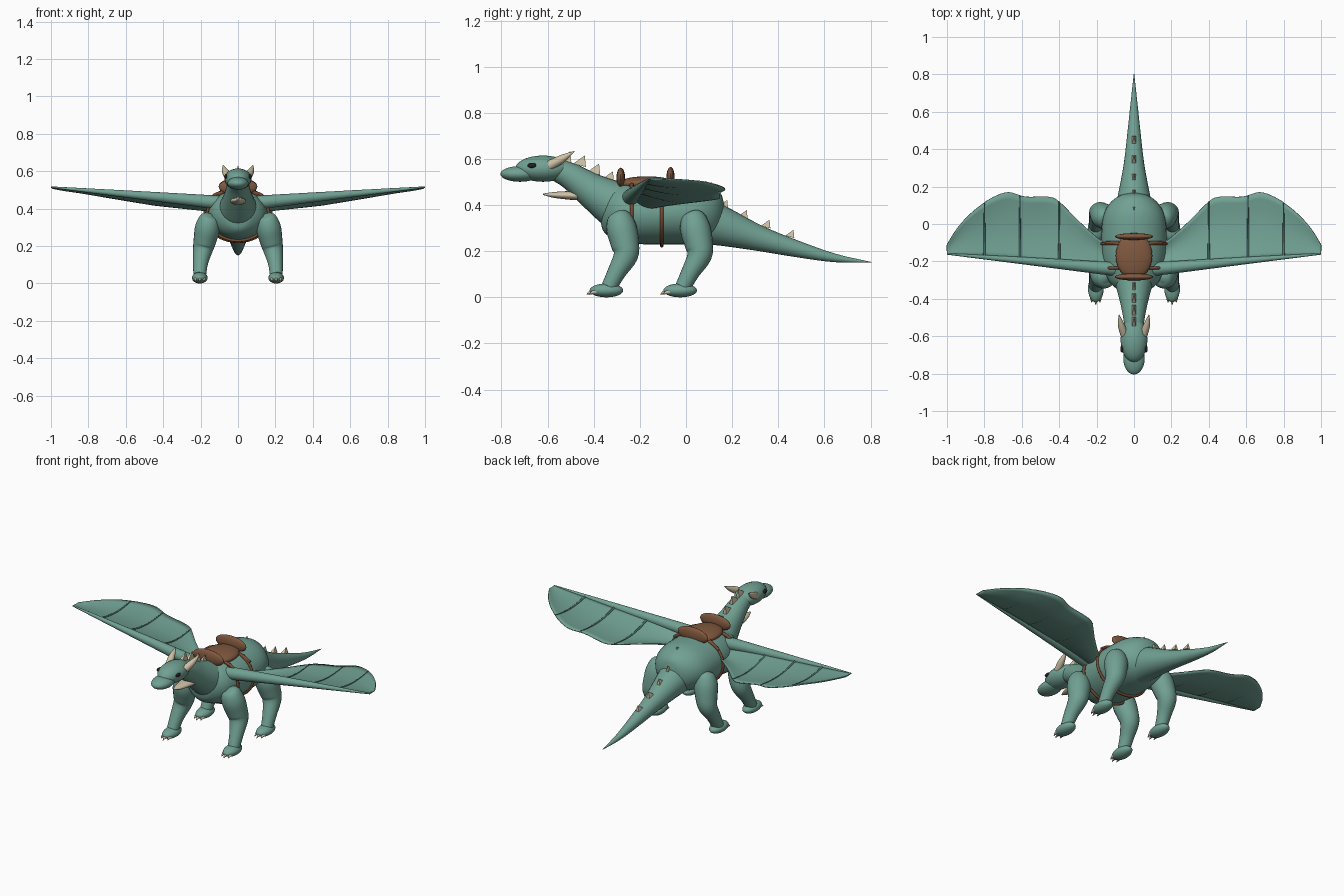
import bpy, bmesh, math
from mathutils import Vector, Matrix

if "Cube" in bpy.data.objects:
    bpy.data.objects.remove(bpy.data.objects["Cube"])


def material(name, rgb):
    m = bpy.data.materials.new(name)
    m.diffuse_color = (*rgb, 1)
    m.use_nodes = True
    m.node_tree.nodes["Principled BSDF"].inputs["Base Color"].default_value = m.diffuse_color
    return m


SKIN = material("teal skin", (0.165, 0.355, 0.29))
RIB = material("dark teal", (0.07, 0.17, 0.14))
HORN = material("bone", (0.62, 0.54, 0.38))
LEATHER = material("saddle leather", (0.22, 0.10, 0.05))
STRAP = material("strap leather", (0.19, 0.075, 0.035))
BLACK = material("eye black", (0.015, 0.015, 0.015))


def finish(name, bm, mat, mirror=False, thick=0, angle=50):
    bmesh.ops.recalc_face_normals(bm, faces=bm.faces)
    me = bpy.data.meshes.new(name)
    bm.to_mesh(me)
    bm.free()
    me.materials.append(mat)
    me.shade_smooth()
    me.set_sharp_from_angle(angle=math.radians(angle))
    ob = bpy.data.objects.new(name, me)
    bpy.context.collection.objects.link(ob)
    if thick:
        mod = ob.modifiers.new("thickness", 'SOLIDIFY')
        mod.thickness = thick
        mod.offset = 0
    if mirror:
        mod = ob.modifiers.new("mirror", 'MIRROR')
        mod.use_mirror_merge = False
    return ob


def spline(pts, steps):
    """Catmull-Rom resampling of points with any number of values."""
    pts = [Vector(p) for p in pts]
    ext = [2 * pts[0] - pts[1]] + pts + [2 * pts[-1] - pts[-2]]
    out = []
    for i in range(len(pts) - 1):
        a, b, c, d = ext[i:i + 4]
        for s in range(steps):
            t = s / steps
            out.append(0.5 * (2 * b + (c - a) * t + (2 * a - 5 * b + 4 * c - d) * t * t
                              + (3 * b - a - 3 * c + d) * t ** 3))
    return out + [pts[-1]]


def tube(name, centres, radii, mat, ref=(1, 0, 0), steps=4, sides=20, mirror=False, upright=False):
    """Loft rings along a path; a radius is a number or a (side, height) pair."""
    path = spline(centres, steps)
    rad = spline([r if isinstance(r, tuple) else (r, r) for r in radii], steps)
    bm = bmesh.new()
    rings = []
    for i, p in enumerate(path):
        t = (path[min(i + 1, len(path) - 1)] - path[max(i - 1, 0)]).normalized()
        if upright:
            t = Vector((0, 1, 0))
        u = Vector(ref)
        u = (u - t * u.dot(t)).normalized()
        v = t.cross(u)
        ru, rv = max(rad[i][0], 0.001), max(rad[i][1], 0.001)
        rings.append([bm.verts.new(p + u * ru * math.cos(a) + v * rv * math.sin(a))
                      for a in (2 * math.pi * k / sides for k in range(sides))])
    for a, b in zip(rings, rings[1:]):
        for k in range(sides):
            n = (k + 1) % sides
            bm.faces.new((a[k], a[n], b[n], b[k]))
    bm.faces.new(rings[0])
    bm.faces.new(rings[-1])
    return finish(name, bm, mat, mirror)


def ellipsoid(name, centre, half, mat, mirror=False):
    bm = bmesh.new()
    bmesh.ops.create_uvsphere(bm, u_segments=24, v_segments=14, radius=1,
                              matrix=Matrix.Translation(centre) @ Matrix.Diagonal((*half, 1)))
    return finish(name, bm, mat, mirror)


# Barrel body
body = [(-.37, .03, .04), (-.355, .08, .085), (-.30, .138, .12), (-.20, .165, .136), (-.08, .175, .138),
        (.04, .165, .136), (.11, .13, .115), (.15, .08, .085), (.165, .03, .04)]
tube("body", [(0, y, .367) for y, w, h in body], [(w, h) for y, w, h in body], SKIN,
     upright=True, sides=32)

# Neck and tail
tube("neck", [(0, -.25, .375), (0, -.32, .41), (0, -.415, .467), (0, -.50, .525), (0, -.59, .565)],
     [.115, .10, .075, .058, .045], SKIN, sides=24)
tube("tail", [(0, .06, .335), (0, .15, .31), (0, .32, .255), (0, .50, .205), (0, .65, .17), (0, .805, .152)],
     [.105, .087, .055, .034, .018, .001], SKIN, sides=24)

# Head
ellipsoid("cranium", (0, -.62, .558), (.072, .12, .057), SKIN)
ellipsoid("snout", (0, -.72, .535), (.057, .085, .034), SKIN)
ellipsoid("eye", (.064, -.668, .572), (.009, .02, .011), BLACK, True)
tube("head_horn", [(.052, -.59, .572), (.07, -.535, .602), (.08, -.483, .634)], [.022, .017, .001],
     HORN, sides=12, mirror=True)
tube("throat_horn", [(0, -.45, .44), (0, -.50, .442), (0, -.57, .444), (0, -.62, .447)],
     [(.042, .02), (.04, .019), (.025, .013), (.003, .003)], HORN, sides=16)

# Back spikes along neck and tail: thin swept-back wedges
bm = bmesh.new()
SPIKES = [(-.525, .595, 1), (-.462, .577, 1), (-.40, .542, 1), (-.34, .508, 1),
          (.07, .475, .8), (.158, .388, .9), (.245, .348, .8), (.345, .308, .75), (.45, .266, .7)]
for y, z, s in SPIKES:
    base = [bm.verts.new((x * .011, y + d * .028 * s, z + e * s)) for x, d, e in
            ((-1, -1, .002), (1, -1, .002), (1, 1, -.012), (-1, 1, -.012))]
    tip = bm.verts.new((0, y + .023 * s, z + .038 * s))
    bm.faces.new(base)
    for k in range(4):
        bm.faces.new((base[k], base[(k + 1) % 4], tip))
finish("back_spikes", bm, HORN, angle=20)

# Four legs with feet and claws
for label, dy in (("front", 0), ("hind", .32)):
    leg = [(.15, -.295, .372, .01), (.155, -.29, .355, .048), (.163, -.28, .30, .066), (.177, -.264, .23, .061),
           (.188, -.262, .18, .053), (.20, -.30, .11, .04), (.205, -.333, .045, .034)]
    tube(label + "_leg", [(x, y + dy, z) for x, y, z, r in leg], [r for *_, r in leg], SKIN, mirror=True)
    ellipsoid(label + "_foot", (.204, -.345 + dy, .03), (.042, .073, .03), SKIN, True)
    for k in (-1, 0, 1):
        x, y = .204 + k * .022, dy - .39 - (.012 if k == 0 else 0)
        tube(label + "_claw", [(x, y + .01, .025), (x, y - .012, .022), (x, y - .03, .012)],
             [.011, .008, .001], HORN, sides=8, mirror=True)

# Wing arm (leading edge)
tube("wing_arm", [(.09, -.24, .43), (.16, -.236, .438), (.55, -.20, .474), (1.0, -.16, .515)],
     [.037, .035, .021, .004], SKIN, ref=(0, 1, 0), mirror=True)

# Wing membrane hung between the arm and a scalloped trailing edge
EDGE = spline([(.13, -.12), (.20, -.07), (.30, .02), (.40, .12), (.46, .146), (.58, .146), (.67, .17),
               (.75, .145), (.82, .10), (.89, .04), (.95, -.03), (1.0, -.11)], 4)


def wing_point(x, trail, t):
    lead = -.24 + .08 * (x - .09) / .91
    drop = .034 * t * max(0, min(1, (.85 - x) / .4)) + .032 * math.sin(math.pi * t) * max(0, 1 - x) ** .4
    return Vector((x, lead + (trail - lead) * t, .43 + .085 * (x - .09) / .91 - drop))


bm = bmesh.new()
rows = [[bm.verts.new(wing_point(e.x, e.y, k / 10)) for k in range(11)] for e in EDGE]
for a, b in zip(rows, rows[1:]):
    for k in range(10):
        bm.faces.new((a[k], a[k + 1], b[k + 1], b[k]))
finish("wing_membrane", bm, SKIN, True, thick=.006)

# Wing fingers lying on the membrane
for x in (.40, .61, .80):
    trail = min(EDGE, key=lambda e: abs(e.x - x)).y
    pts = [wing_point(x, trail, t / 6) + Vector((0, 0, .002)) for t in range(7)]
    tube("wing_finger", pts, [.007 - .0006 * t for t in range(7)], RIB, steps=2, sides=8, mirror=True)

# Saddle
ellipsoid("saddle_seat", (0, -.17, .493), (.098, .125, .032), LEATHER)
ellipsoid("saddle_pommel", (0, -.283, .517), (.103, .019, .045), LEATHER)
ellipsoid("saddle_cantle", (0, -.067, .52), (.103, .018, .045), LEATHER)

# Girth straps around the barrel
for y, w, h in ((-.235, .165, .138), (-.105, .177, .143)):
    bm = bmesh.new()
    n, m = 48, 8
    ring = []
    for i in range(n):
        a = 2 * math.pi * i / n
        ring.append([bm.verts.new(((w + .008 * math.cos(b)) * math.cos(a), y + .008 * math.sin(b),
                                   .367 + (h + .008 * math.cos(b)) * math.sin(a)))
                     for b in (2 * math.pi * j / m for j in range(m))])
    for i in range(n):
        for j in range(m):
            p, q = ring[i], ring[(i + 1) % n]
            bm.faces.new((p[j], p[(j + 1) % m], q[(j + 1) % m], q[j]))
    finish("girth_strap", bm, STRAP)

# Strap toggles poking out beside the saddle
for y in (-.235, -.10):
    tube("saddle_strap_end", [(.08, y, .488), (.115, y, .478), (.15, y, .455)], [.009, .009, .008],
         STRAP, ref=(0, 1, 0), sides=8, mirror=True)
